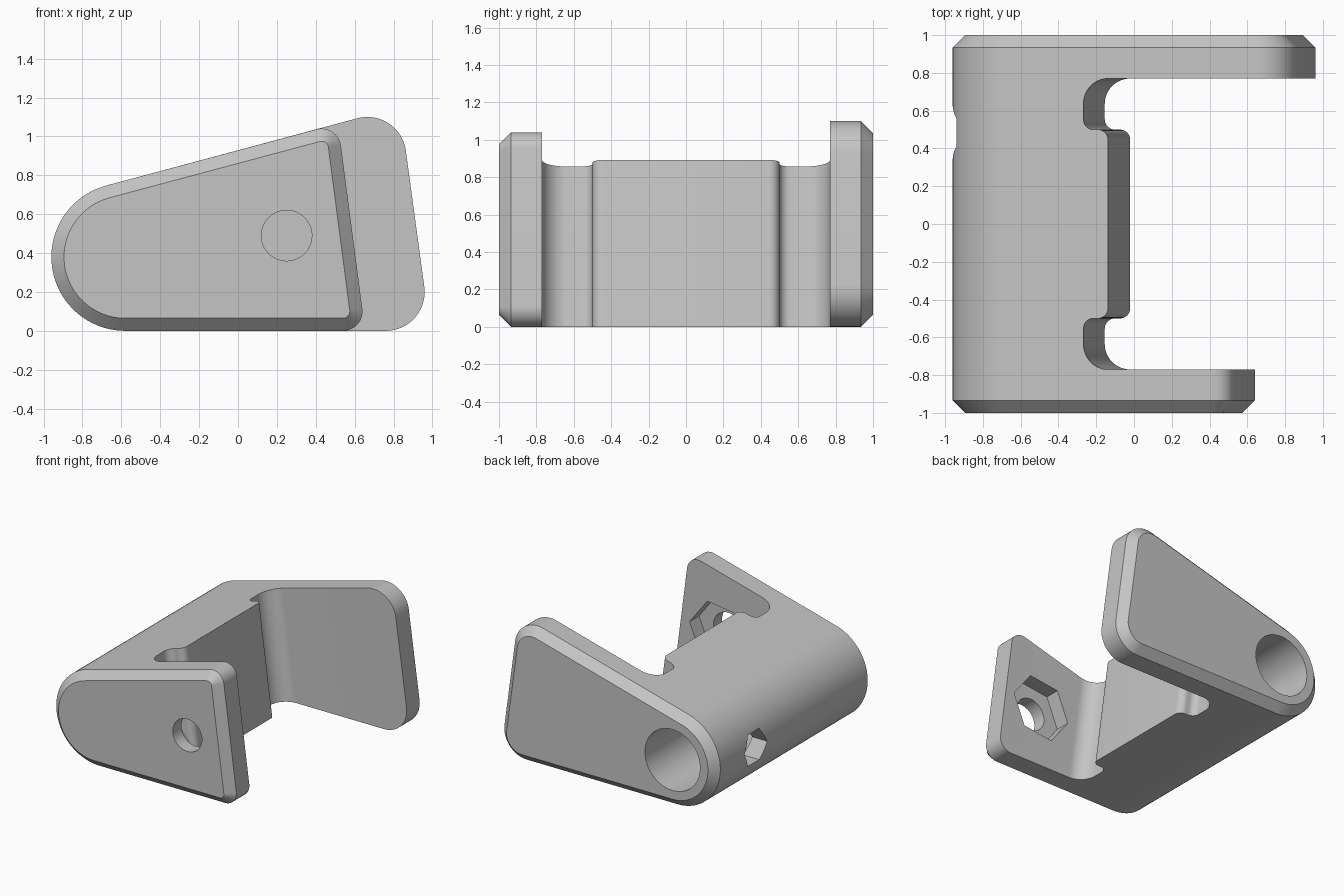
import bpy, bmesh
from math import radians, cos, sin, pi, tan
from mathutils import Vector, Matrix

cube = bpy.data.objects.get("Cube")
if cube:
    bpy.data.objects.remove(cube, do_unlink=True)

grey = bpy.data.materials.new("plain grey")
grey.use_nodes = True
colour = (0.56, 0.56, 0.56, 1)
grey.diffuse_color = colour
grey.node_tree.nodes["Principled BSDF"].inputs["Base Color"].default_value = colour

LEAN, RISE = radians(7.5), radians(15)   # tilt of the free edge and the top
CHAMFER = 0.065
STEPS = 20


def arc(cx, cy, r, start, end, n=STEPS):
    return [(cx + r * cos(start + (end - start) * i / n),
             cy + r * sin(start + (end - start) * i / n)) for i in range(n + 1)]


def outline(top, bottom, r, inset=0):
    """Rounded wedge in x and z: large round nose, two smaller corners."""
    return (arc(*bottom, r - inset, -pi / 2, LEAN)
            + arc(*top, r - inset, LEAN, pi / 2 + RISE)
            + arc(-0.58, 0.38, 0.38 - inset, pi / 2 + RISE, 3 * pi / 2, 40))


def loft(name, rings):
    """Skin matching closed rings and cap both ends."""
    bm = bmesh.new()
    loops = [[bm.verts.new(p) for p in ring] for ring in rings]
    for a, b in zip(loops, loops[1:]):
        for i in range(len(a)):
            j = (i + 1) % len(a)
            bm.faces.new((a[i], a[j], b[j], b[i]))
    bm.faces.new(loops[0][::-1])
    bm.faces.new(loops[-1])
    bmesh.ops.recalc_face_normals(bm, faces=bm.faces)
    mesh = bpy.data.meshes.new(name)
    bm.to_mesh(mesh)
    bm.free()
    mesh.materials.append(grey)
    obj = bpy.data.objects.new(name, mesh)
    bpy.context.collection.objects.link(obj)
    return obj


def prism(name, centre, radius, depth, sides, axis, turn=0):
    """Regular prism centred at a point, along x or y."""
    to_axis = Matrix.Rotation(pi / 2, 4, 'Y' if axis == 'x' else 'X')
    place = Matrix.Translation(centre) @ to_axis
    ring = arc(0, 0, radius, turn, turn + 2 * pi, sides)[:-1]
    return loft(name, [[place @ Vector((u, v, w)) for u, v in ring]
                       for w in (-depth / 2, depth / 2)])


def cut(target, cutter):
    cutter.hide_render = True
    mod = target.modifiers.new("cut", 'BOOLEAN')
    mod.operation = 'DIFFERENCE'
    mod.solver = 'EXACT'
    mod.object = cutter
    bpy.context.view_layer.objects.active = target
    bpy.ops.object.modifier_apply(modifier=mod.name)
    bpy.data.objects.remove(cutter, do_unlink=True)


# Bracket body: short cheek in front, tall cheek behind
short = ((0.43, 0.94), (0.54, 0.10), 0.10)
tall = ((0.665, 0.90), (0.76, 0.20), 0.20)
sections = [(short, CHAMFER, -1), (short, 0, -1 + CHAMFER), (short, 0, -0.66),
            (tall, 0, -0.56), (tall, 0, 1 - CHAMFER), (tall, CHAMFER, 1)]
body = loft("hinge_bracket", [[(x, y, z) for x, z in outline(*shape, inset)]
                              for shape, inset, y in sections])

# Leaning pocket between the cheeks, with a relief groove beside each one
half = ([(2, 0.77)] + arc(-0.02, 0.635, 0.135, pi / 2, pi)
        + arc(-0.10, 0.555, 0.055, pi, 3 * pi / 2, 10)
        + arc(-0.075, 0.445, 0.055, pi / 2, 0, 10))
pocket = half + [(x, -y) for x, y in reversed(half)]
cut(body, loft("pocket_cutter", [[(x - z * tan(LEAN), y, z) for x, y in pocket]
                                 for z in (-0.3, 1.5)]))

# Screw hole and nut recess in the front cheek
cut(body, prism("screw_cutter", (0.25, -0.9, 0.49), 0.13, 0.6, 48, 'y'))
cut(body, prism("nut_cutter", (0.25, -0.77, 0.49), 0.26, 0.24, 6, 'y', LEAN))

# Blind bore from the back and the hexagonal opening through the nose
cut(body, prism("bore_cutter", (-0.58, 0.2, 0.38), 0.245, 1.8, 64, 'y'))
cut(body, prism("side_cutter", (-0.85, 0.485, 0.38), 0.145, 0.5, 6, 'x', pi / 2))

# Smooth rounds with crisp edges
bpy.ops.object.select_all(action='DESELECT')
body.select_set(True)
bpy.context.view_layer.objects.active = body
bpy.ops.object.shade_smooth_by_angle(angle=radians(25))
